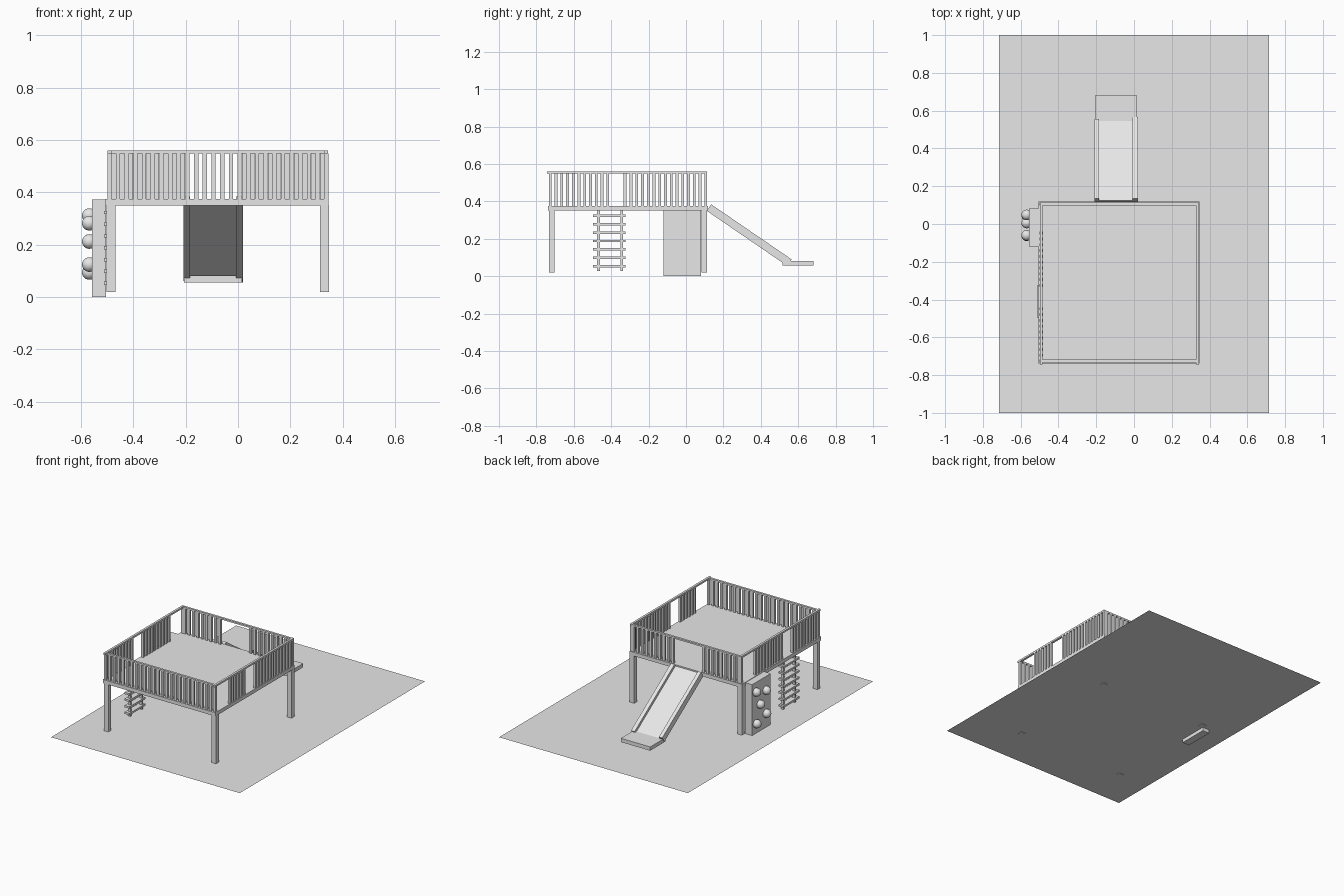
import bpy
import math
from mathutils import Vector

cube = bpy.data.objects.get("Cube")
if cube:
    bpy.data.objects.remove(cube, do_unlink=True)

grey = bpy.data.materials.new("plain grey")
grey.use_nodes = True
grey.diffuse_color = (0.8, 0.8, 0.8, 1)
grey.node_tree.nodes["Principled BSDF"].inputs["Base Color"].default_value = (0.8, 0.8, 0.8, 1)


def build(name, verts, faces):
    mesh = bpy.data.meshes.new(name)
    mesh.from_pydata(verts, [], faces)
    mesh.materials.append(grey)
    obj = bpy.data.objects.new(name, mesh)
    bpy.context.collection.objects.link(obj)
    return obj


def prism(name, x0, x1, profile):
    """Extrude a (y, z) profile, counter-clockwise seen from +x, along x."""
    n = len(profile)
    verts = [(x, y, z) for x in (x0, x1) for y, z in profile]
    faces = [tuple(reversed(range(n))), tuple(range(n, 2 * n))]
    faces += [(i, (i + 1) % n, n + (i + 1) % n, n + i) for i in range(n)]
    return build(name, verts, faces)


def box(name, x, y, z):
    """Box from (low, high) spans."""
    return prism(name, x[0], x[1], [(y[0], z[0]), (y[1], z[0]), (y[1], z[1]), (y[0], z[1])])


def span(centre, size):
    return (centre - size / 2, centre + size / 2)


# Ground sheet
ground_z = 0.024
build("ground", [(sx * 0.714, sy, ground_z) for sx, sy in ((-1, -1), (1, -1), (1, 1), (-1, 1))],
      [(0, 1, 2, 3)])

# Deck and legs
DECK, RAIL = 0.375, 0.548
box("deck", (-0.506, 0.346), (-0.738, 0.118), (0.35, DECK))
for x in (-0.485, 0.33):
    for y in (-0.718, 0.098):
        box("leg", span(x, 0.034), span(y, 0.03), (0.02, 0.352))

# Top rails
LEFT, RIGHT, FRONT, BACK = -0.491, 0.337, -0.726, 0.106
for x in (LEFT, RIGHT):
    box("side_top_rail", span(x, 0.015), (-0.743, 0.113), (RAIL, 0.56))
for y in (FRONT, BACK):
    box("cross_top_rail", (LEFT, RIGHT), span(y, 0.015), (RAIL, 0.559))


# Balusters, skipping any that fall in the openings of a side
def balusters(name, start, end, count, place, gaps=()):
    for i in range(count):
        t = start + (end - start) * i / (count - 1)
        if not any(a < t < b for a, b in gaps):
            x, y = place(t)
            box(name, span(x, 0.016), span(y, 0.015), (DECK, RAIL))


balusters("front_baluster", LEFT, RIGHT, 26, lambda t: (t, FRONT))
balusters("back_baluster", LEFT + 0.016, RIGHT - 0.016, 25, lambda t: (t, BACK), [(-0.205, 0.0)])
balusters("left_baluster", FRONT, BACK, 28, lambda t: (RIGHT, t), [(-0.71, -0.58), (-0.41, -0.31)])
balusters("right_baluster", FRONT, BACK, 28, lambda t: (LEFT, t), [(-0.43, -0.33), (-0.03, 0.09)])

# Ladder
for y in (-0.468, -0.344):
    box("ladder_rail", span(-0.491, 0.02), span(y, 0.014), (0.027, 0.352))
for i in range(7):
    box("ladder_rung", (-0.511, -0.473), (-0.497, -0.324), span(0.053 + 0.045 * i, 0.013))

# Climbing wall with round holds
box("climbing_wall", (-0.557, -0.504), (-0.12, 0.081), (0.0, 0.372))
for y, z in ((0.048, 0.311), (-0.06, 0.282), (0.005, 0.212), (-0.062, 0.124), (0.045, 0.094)):
    bpy.ops.mesh.primitive_uv_sphere_add(segments=24, ring_count=12, radius=0.028,
                                         location=(-0.568, y, z))
    hold = bpy.context.object
    hold.name = "climbing_hold"
    hold.data.materials.append(grey)
    bpy.ops.object.shade_smooth()

# Slide: sloping side rails, bed between them and a flat landing
top, foot = Vector((0.122, 0.366)), Vector((0.543, 0.078))
along = (foot - top).normalized()
up = Vector((-along.y, along.x))


def sloped(name, x0, x1, low, high, end):
    tip = foot + along * end
    prism(name, x0, x1, [tuple(p) for p in
                         (top + up * low, tip + up * low, tip + up * high, top + up * high)])


sloped("slide_rail", -0.209, -0.184, -0.02, 0.022, 0.0)
sloped("slide_rail", -0.007, 0.02, -0.02, 0.022, 0.012)
sloped("slide_bed", -0.19, 0.0, -0.006, 0.004, 0.0)
box("slide_landing", (-0.206, 0.016), (0.515, 0.681), (0.056, 0.082))
